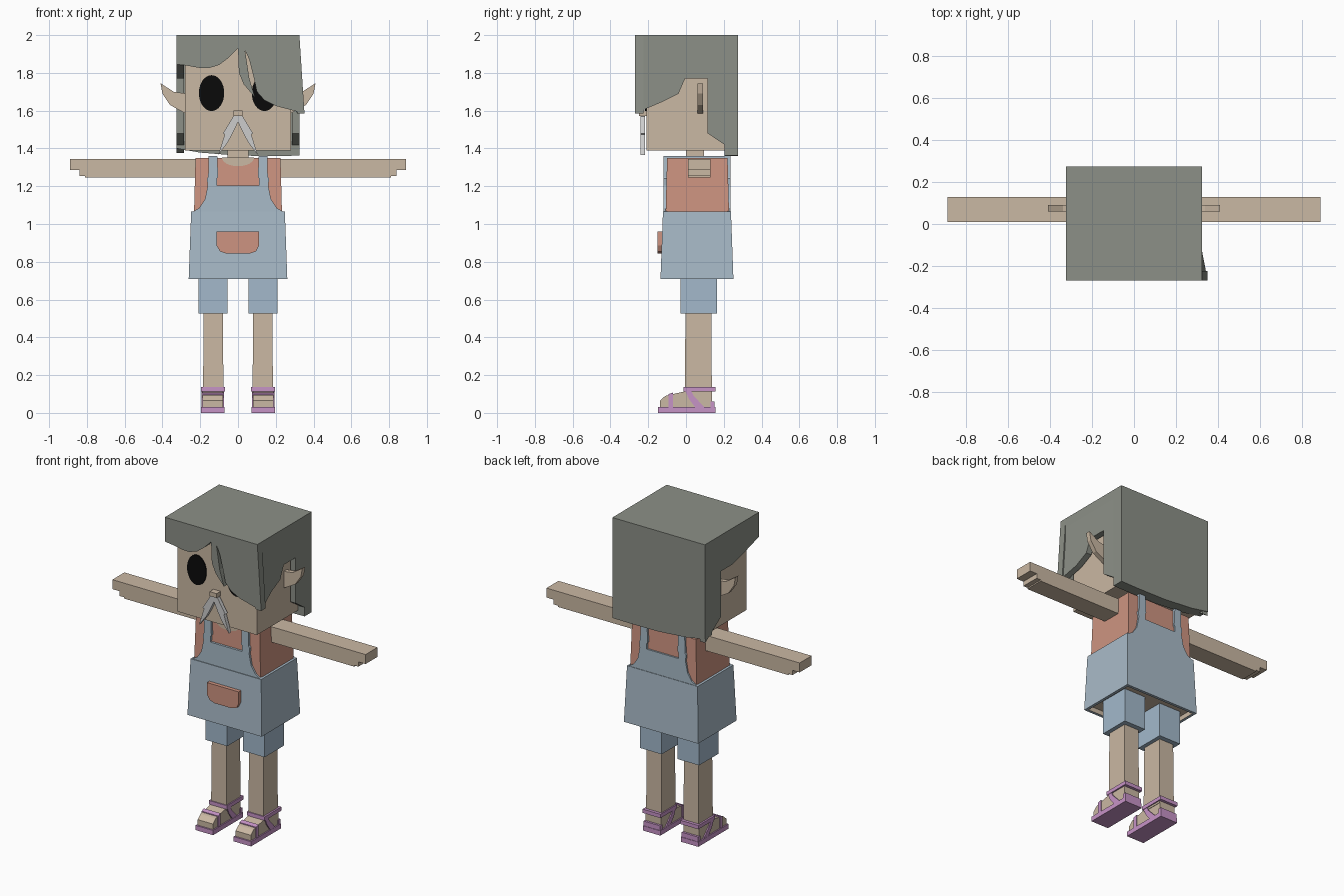
import bpy, bmesh, math
from mathutils import Vector

if "Cube" in bpy.data.objects:
    bpy.data.objects.remove(bpy.data.objects["Cube"], do_unlink=True)


def material(name, *rgb):
    col = [(c / 255 / 12.92) if c < 11 else ((c / 255 + .055) / 1.055) ** 2.4 for c in rgb] + [1]
    m = bpy.data.materials.new(name)
    m.use_nodes = True
    m.diffuse_color = col
    m.node_tree.nodes["Principled BSDF"].inputs["Base Color"].default_value = col
    return m


skin = material("skin", 202, 184, 163)
hair = material("hair_grey", 140, 144, 135)
denim = material("denim", 169, 187, 200)
shorts_blue = material("shorts_blue", 163, 185, 203)
shirt = material("shirt_terracotta", 206, 148, 129)
purple = material("sandal_purple", 198, 147, 198)
silver = material("moustache_silver", 204, 204, 204)
black = material("eye_black", 10, 10, 10)


def finish(name, bm, *mats):
    bmesh.ops.recalc_face_normals(bm, faces=bm.faces)
    me = bpy.data.meshes.new(name)
    bm.to_mesh(me)
    bm.free()
    for m in mats:
        me.materials.append(m)
    ob = bpy.data.objects.new(name, me)
    bpy.context.collection.objects.link(ob)
    return ob


def prism(name, pts, axis, lo, hi, mat, flip=1):
    """Extrude a 2D outline along x (outline in y,z) or y (outline in x,z)."""
    bm = bmesh.new()
    place = (lambda p, d: (d * flip, p[0], p[1])) if axis == "x" else \
            (lambda p, d: (p[0] * flip, d, p[1]))
    face = bm.faces.new([bm.verts.new(place(p, lo)) for p in pts])
    ext = bmesh.ops.extrude_face_region(bm, geom=[face])
    move = Vector(place((0, 0), hi - lo))
    bmesh.ops.translate(bm, vec=move, verts=[v for v in ext["geom"] if isinstance(v, bmesh.types.BMVert)])
    return finish(name, bm, mat)


def box(name, x, y, z, mat, flare=0.0, flip=1, recess=None):
    """Box from ranges; flare widens the bottom; recess sinks the underside."""
    bm = bmesh.new()
    bmesh.ops.create_cube(bm, size=1)
    for v in bm.verts:
        grow = flare if v.co.z < 0 else 0
        c = [r[0] if s < 0 else r[1] for r, s in zip((x, y, z), v.co)]
        v.co = ((c[0] + math.copysign(grow, v.co.x)) * flip, c[1] + math.copysign(grow, v.co.y), c[2])
    if recess:
        bm.normal_update()
        bottom = min(bm.faces, key=lambda f: f.calc_center_median().z)
        bmesh.ops.recalc_face_normals(bm, faces=bm.faces)
        bmesh.ops.inset_region(bm, faces=[bottom], thickness=.025)
        bottom.material_index = 1
        sunk = bmesh.ops.extrude_face_region(bm, geom=[bottom])
        bmesh.ops.translate(bm, vec=(0, 0, .03), verts=[g for g in sunk["geom"] if isinstance(g, bmesh.types.BMVert)])
        bmesh.ops.delete(bm, geom=[f for f in [bottom] if f.is_valid], context="FACES_ONLY")
    return finish(name, bm, mat, *([recess] if recess else []))


def oval(cx, cz, rx, rz, n=32, start=0, sweep=2 * math.pi):
    return [(cx + rx * math.cos(start + sweep * i / n), cz + rz * math.sin(start + sweep * i / n))
            for i in range(n)]


# Head and face
box("head", (-.28, .28), (-.21, .21), (1.39, 1.94), skin)
box("neck", (-.055, .055), (0, .095), (1.33, 1.4), skin)
for side, s in (("left", 1), ("right", -1)):
    prism(side + "_eye", oval(.14, 1.693, .067, .095), "y", -.216, -.209, black, s)
    prism(side + "_ear", [(.27, 1.69), (.34, 1.7), (.41, 1.745), (.4, 1.69), (.36, 1.63), (.27, 1.58)],
          "y", .06, .09, skin, s)
    prism(side + "_moustache", [(0, 1.575), (.025, 1.57), (.055, 1.52), (.08, 1.48), (.07, 1.475),
                                (.105, 1.365), (.055, 1.43), (.028, 1.48), (0, 1.54)],
          "y", -.242, -.218, silver, s)
box("nose", (-.025, .025), (-.25, -.205), (1.572, 1.6), skin)

# Hair: crown, swept fringe with a slit, two sides and the back
box("hair_crown", (-.325, .325), (-.27, .275), (1.94, 2), hair)
fringe = [(-.325, 2), (-.325, 1.845), (-.28, 1.84), (-.2, 1.826), (-.155, 1.825), (-.1, 1.842),
          (-.05, 1.88), (0, 1.93), (.005, 1.8), (.03, 1.74), (.09, 1.67), (.06, 1.77), (.037, 1.92),
          (.06, 1.87), (.085, 1.77), (.1, 1.7), (.14, 1.655), (.2, 1.625), (.352, 1.585), (.325, 2)]
prism("hair_fringe", fringe, "y", -.27, -.225, hair)
back_edge = [(.115, 1.77), (.115, 1.48), (.27, 1.375), (.27, 2), (-.27, 2)]
left = prism("left_hair_side", [(-.27, 1.585), (-.13, 1.645), (-.04, 1.69), (-.005, 1.77)] + back_edge,
             "x", .287, .325, hair)
for v in left.data.vertices:
    if v.co.y < -.2 and v.co.z < 1.6:
        v.co.x += .027
prism("right_hair_side", [(-.27, 1.845), (-.12, 1.8), (-.005, 1.77)] + back_edge, "x", .287, .325, hair, -1)
prism("hair_back", [(-.325, 2), (-.325, 1.4), (-.2, 1.378), (0, 1.362), (.2, 1.36), (.325, 1.362), (.325, 2)],
      "y", .205, .275, hair)

# Torso and arms
box("shirt", (-.225, .225), (-.1, .22), (1.05, 1.35), shirt, flare=.008)
prism("neckline", oval(0, 1.351, .085, .045, 12, math.pi, math.pi) + [(.085, 1.351)], "y", -.107, -.09, skin)
box("neck_opening", (-.085, .085), (-.104, .12), (1.345, 1.353), skin)
arm = [(.2, 1.345), (.89, 1.345), (.89, 1.285), (.84, 1.285), (.84, 1.255), (.81, 1.255), (.81, 1.247), (.2, 1.247)]
for side, s in (("left", 1), ("right", -1)):
    prism(side + "_arm", arm, "y", .01, .13, skin, s)

# Dungaree dress with bib, straps and pocket
box("dress_skirt", (-.248, .248), (-.122, .238), (.71, 1.065), denim, flare=.013, recess=skin)
half = [(.248, 1.06), (.205, 1.085), (.175, 1.13), (.16, 1.205)]
bib = half + [(-x, z) for x, z in reversed(half)]
strap = [(.112, 1.2), (.112, 1.24), (.105, 1.25), (.11, 1.36), (.155, 1.36), (.158, 1.25), (.165, 1.24), (.16, 1.2)]
for where, lo, hi in (("front", -.118, -.1), ("back", .22, .235)):
    prism(where + "_bib", bib, "y", lo, hi, denim)
    for side, s in (("left", 1), ("right", -1)):
        prism(side + "_" + where + "_strap", strap, "y", lo, hi, denim, s)
for side, s in (("left", 1), ("right", -1)):
    box(side + "_shoulder_strap", (.11, .155), (-.11, .23), (1.345, 1.36), denim, flip=s)
prism("pocket", [(-.113, .96), (-.113, .885), (-.095, .855), (-.06, .843), (.06, .843), (.095, .855),
                 (.11, .885), (.11, .96)], "y", -.15, -.12, shirt)

# Legs, shorts and sandals
foot = [(-.138, .025), (-.138, .065), (-.11, .09), (-.05, .104), (0, .115), (.138, .115), (.138, .025)]
sole = [(-.148, 0), (-.148, .03), (.155, .03), (.155, 0)]
diagonal = [(-.012, .135), (.02, .135), (.04, .09), (.1, .028), (.05, .028), (.015, .075)]
toe_strap = [(-.092, .025), (-.092, .1), (-.068, .108), (-.068, .025)]
for side, s in (("left", 1), ("right", -1)):
    box(side + "_shorts_leg", (.055, .208), (-.03, .165), (.525, .745), shorts_blue, flip=s)
    box(side + "_leg", (.08, .182), (-.003, .134), (.1, .53), skin, flare=.003, flip=s)
    prism(side + "_foot", foot, "x", .08, .187, skin, s)
    prism(side + "_sole", sole, "x", .072, .195, purple, s)
    prism(side + "_toe_strap", toe_strap, "x", .075, .192, purple, s)
    for edge, x in (("inner", (.073, .083)), ("outer", (.183, .194))):
        prism(f"{side}_{edge}_diagonal_strap", diagonal, "x", *x, purple, s)
    box(side + "_ankle_strap", (.07, .196), (-.012, .156), (.112, .136), purple, flip=s)
    box(side + "_heel_strap", (.075, .192), (.13, .152), (.03, .06), purple, flip=s)
